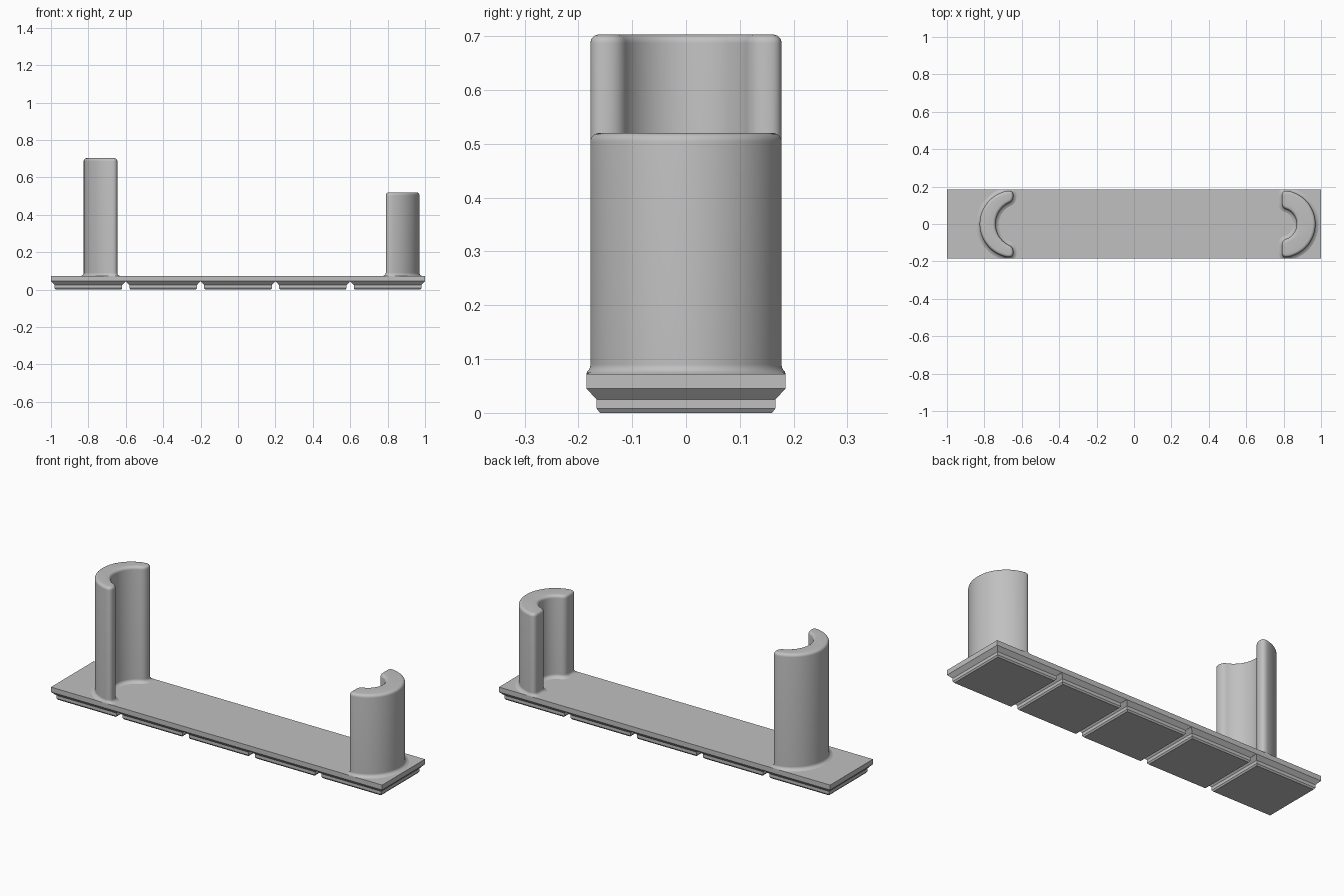
import bpy, bmesh, math
from mathutils import Vector

if "Cube" in bpy.data.objects:
    bpy.data.objects.remove(bpy.data.objects["Cube"])

grey = bpy.data.materials.new("light grey")
grey.diffuse_color = (0.53, 0.53, 0.53, 1)
grey.use_nodes = True
grey.node_tree.nodes["Principled BSDF"].inputs["Base Color"].default_value = grey.diffuse_color
HALF_W, TOP = 0.185, 0.072


def finish(name, bm, smooth=False):
    bmesh.ops.recalc_face_normals(bm, faces=bm.faces)
    mesh = bpy.data.meshes.new(name)
    bm.to_mesh(mesh)
    bm.free()
    mesh.materials.append(grey)
    ob = bpy.data.objects.new(name, mesh)
    bpy.context.collection.objects.link(ob)
    if smooth:
        bpy.context.view_layer.objects.active = ob
        ob.select_set(True)
        bpy.ops.object.shade_smooth_by_angle(angle=math.radians(40))
        ob.select_set(False)
    return ob


def loft(name, rings, smooth=False):
    """Skin a stack of closed rings and cap both ends."""
    bm = bmesh.new()
    rows = [[bm.verts.new(p) for p in ring] for ring in rings]
    n = len(rows[0])
    for a, b in zip(rows, rows[1:]):
        for i in range(n):
            j = (i + 1) % n
            bm.faces.new((a[i], a[j], b[j], b[i]))
    bm.faces.new(rows[0][::-1])
    bm.faces.new(rows[-1])
    return finish(name, bm, smooth)


def rect(cx, hx, hy, z):
    return [(cx + sx * hx, sy * hy, z) for sx, sy in ((-1, -1), (1, -1), (1, 1), (-1, 1))]


# flat deck
loft("deck", [rect(0, 1, HALF_W, 0.045), rect(0, 1, HALF_W, TOP)])

# five stepped feet under the deck
for k in range(5):
    steps = ((0, 0.025), (0.008, 0.019), (0.025, 0.019), (0.045, 0))
    loft(f"foot_{k + 1}", [rect(-0.8 + 0.4 * k, 0.2 - d, HALF_W - d, z) for z, d in steps])


def crescent(r_out, r_in, in_shift, fillet):
    """Closed outline of a C shape opening to +x, tips on x = 0, rounded tips."""
    tip_y = math.sqrt(r_in ** 2 - in_shift ** 2)
    a_in = math.atan2(tip_y, -in_shift)
    d_out, d_in = fillet / r_out, fillet / r_in

    def arc(r, cx, a0, a1, n):
        return [Vector((cx + r * math.cos(a0 + (a1 - a0) * i / n),
                        r * math.sin(a0 + (a1 - a0) * i / n))) for i in range(n + 1)]

    def corner(a, c, b):
        return [a * (1 - t) ** 2 + c * 2 * t * (1 - t) + b * t * t for t in (i / 8 for i in range(1, 8))]

    # upper half from the middle of the back round the tip to the middle of the inside
    outer = arc(r_out, 0, math.pi, math.pi / 2 + d_out, 24)
    inner = arc(r_in, in_shift, a_in + d_in, math.pi, 18)
    c1, c2 = Vector((0, r_out)), Vector((0, tip_y))
    m1, m2 = c1 - Vector((0, fillet)), c2 + Vector((0, fillet))
    half = outer + corner(outer[-1], c1, m1) + [m1]
    if (m1 - m2).length > 0.002:
        half.append(m2)
    half += corner(m2, c2, inner[0]) + inner
    return half + [Vector((p.x, -p.y)) for p in half[-2:0:-1]]


def post(name, x, flip, height, outline):
    n = len(outline)
    normals = []
    for i in range(n):
        t = (outline[(i + 1) % n] - outline[i - 1]).normalized()
        normals.append(Vector((-t.y, t.x)))
    f, r = 0.018, 0.016
    q = [math.pi / 2 * i / 6 for i in range(7)]
    # flared root, straight wall, rounded rim
    levels = [(TOP - 0.005, f)]
    levels += [(TOP + f * math.sin(a) ** 1, f * (1 - math.sqrt(1 - (1 - math.sin(a)) ** 2))) for a in q]
    levels += [(height - r + r * math.sin(a), -r * (1 - math.cos(a))) for a in q]
    rings = []
    for z, d in levels:
        ring = []
        for p, nrm in zip(outline, normals):
            v = p + nrm * d
            ring.append((x + flip * v.x, max(-HALF_W, min(HALF_W, v.y)), z))
        rings.append(ring)
    rings[1:8] = sorted(rings[1:8], key=lambda ring: ring[0][2])
    # root fillet widths shrink with height
    for k in range(8):
        z = max(rings[k][0][2], TOP)
        d = f - math.sqrt(max(0, f * f - (f - (z - TOP)) ** 2))
        rings[k] = [(x + flip * (p.x + m.x * d),
                     max(-HALF_W, min(HALF_W, p.y + m.y * d)), rings[k][0][2])
                    for p, m in zip(outline, normals)]
    return loft(name, rings, True)


# tall and short curved posts facing each other
post("tall_post", -0.645, 1, 0.703, crescent(0.18, 0.125, 0.03, 0.03))
post("short_post", 0.79, -1, 0.52, crescent(0.18, 0.085, 0.005, 0.03))
